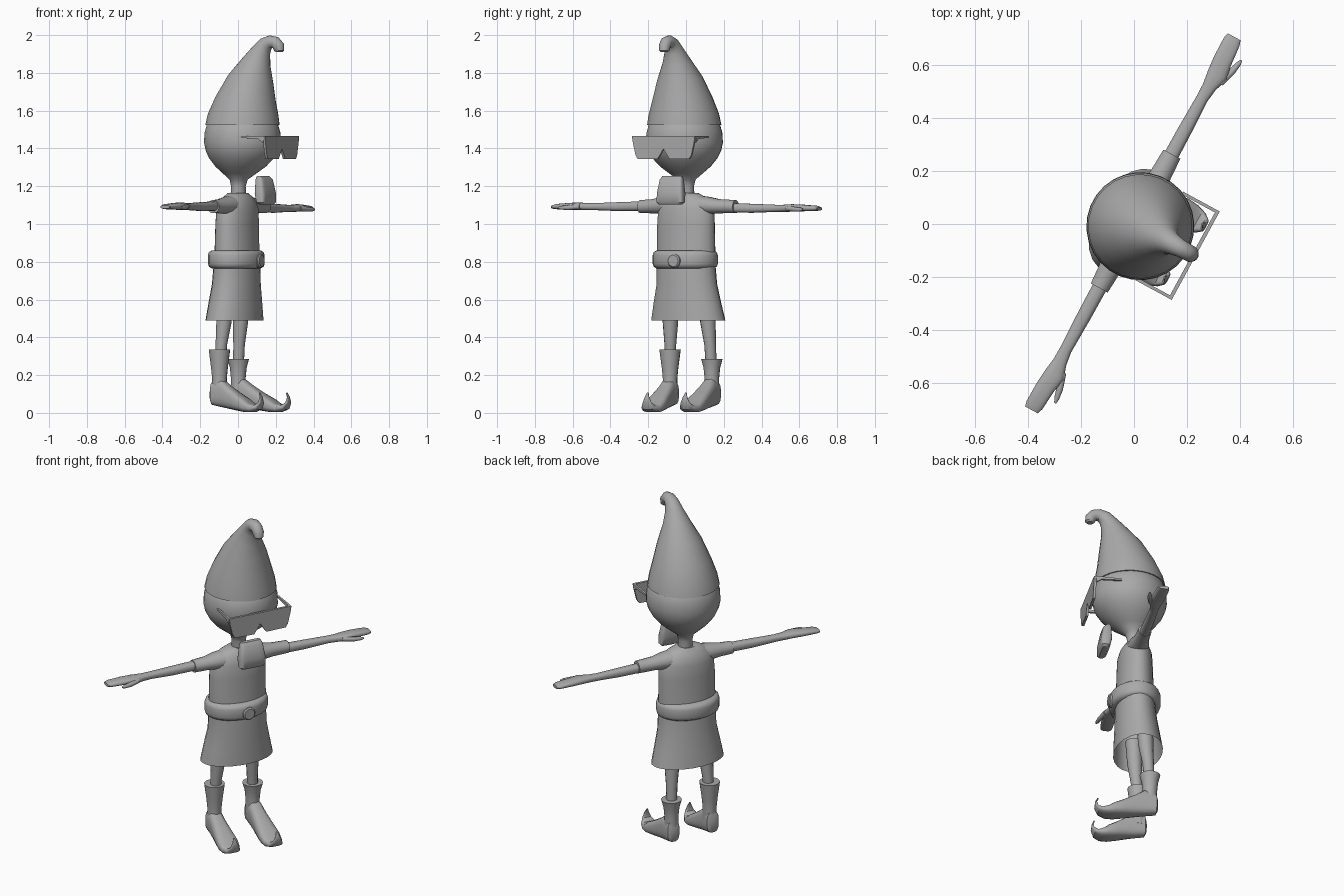
import bpy, bmesh, math
from mathutils import Vector, Matrix

# Local frame: +x forward, +y the figure's left, z up; then turned on the spot
TURN = Matrix.Rotation(math.radians(-28.5), 3, 'Z')
grey = bpy.data.materials.new("plain_grey")
grey.diffuse_color = (0.4, 0.4, 0.4, 1)


def ring(c, u, v, n=24, p=2.0):
    """Closed (super)elliptic cross-section around c spanned by u and v."""
    pts = []
    for i in range(n):
        a = 2 * math.pi * (i + 0.5) / n
        cu, cv = math.cos(a), math.sin(a)
        pts.append(Vector(c)
                   + Vector(u) * math.copysign(abs(cu) ** (2 / p), cu)
                   + Vector(v) * math.copysign(abs(cv) ** (2 / p), cv))
    return pts


def loft(name, rings, cap=(True, True), angle=40):
    bm = bmesh.new()
    rows = [[bm.verts.new(TURN @ Vector(p)) for p in r] for r in rings]
    n = len(rows[0])
    for a, b in zip(rows, rows[1:]):
        for i in range(n):
            j = (i + 1) % n
            bm.faces.new((a[i], a[j], b[j], b[i]))
    if cap[0]:
        bm.faces.new(rows[0][::-1])
    if cap[1]:
        bm.faces.new(rows[-1])
    bmesh.ops.recalc_face_normals(bm, faces=bm.faces)
    me = bpy.data.meshes.new(name)
    bm.to_mesh(me)
    bm.free()
    me.materials.append(grey)
    ob = bpy.data.objects.new(name, me)
    bpy.context.collection.objects.link(ob)
    bpy.ops.object.select_all(action='DESELECT')
    ob.select_set(True)
    bpy.context.view_layer.objects.active = ob
    bpy.ops.object.shade_smooth_by_angle(angle=math.radians(angle))
    return ob


def upright(rows, n=24, p=2.0):      # rows: forward, left, z, r_forward, r_left
    return [ring((f, l, z), (rf, 0, 0), (0, rl, 0), n, p) for f, l, z, rf, rl in rows]


def sideways(rows, n=16, p=2.0):     # rows: forward, left, z, r_forward, r_z
    return [ring((f, l, z), (rf, 0, 0), (0, 0, rz), n, p) for f, l, z, rf, rz in rows]


# Head and neck
loft("head", upright([(x, 0.004, z, r, r) for x, z, r in [
    (0, 1.13, .042), (0, 1.20, .039), (.002, 1.235, .048), (.008, 1.27, .092),
    (.014, 1.305, .135), (.02, 1.35, .174), (.024, 1.39, .195), (.025, 1.43, .204),
    (.025, 1.48, .202), (.025, 1.53, .188), (.025, 1.58, .15)]], 28))

# Pointed hat with a forward curl
hat = []
for f, z, r, t in [(.025, 1.525, .197, 0), (.03, 1.58, .187, 2), (.044, 1.66, .161, 5),
                   (.074, 1.77, .121, 10), (.110, 1.86, .076, 18), (.14, 1.92, .05, 27),
                   (.165, 1.952, .04, 48), (.195, 1.965, .034, 80), (.225, 1.96, .032, 115),
                   (.243, 1.94, .031, 150), (.246, 1.918, .027, 178), (.246, 1.91, .018, 180)]:
    t = math.radians(t)
    hat.append(ring((f, 0.003, z), (r * math.cos(t), 0, -r * math.sin(t)), (0, r, 0), 28))
loft("hat", hat)

# Glasses: notched lens plate and two thin temples
half = [(.19, 1.466), (.185, 1.435), (.168, 1.365), (.155, 1.345), (.037, 1.343)]
outline = half + [(0, 1.398)] + [(-l, z) for l, z in half[::-1]]
loft("glasses_lens", [[(f, l + .006, z) for l, z in outline] for f in (.248, .262)], angle=20)
for s, side in ((1, "left"), (-1, "right")):
    loft("glasses_temple_" + side, [
        [(f, .006 + s * .178, z0), (f, .006 + s * .19, z0),
         (f, .006 + s * .19, z1), (f, .006 + s * .178, z1)]
        for f, z0, z1 in [(.25, 1.43, 1.466), (.22, 1.45, 1.467), (.105, 1.457, 1.466)]],
        angle=20)

# Beard slab under the chin
loft("beard", upright([(.172, 0, 1.103, .014, .066), (.170, 0, 1.115, .026, .078),
                       (.165, 0, 1.16, .032, .077), (.158, 0, 1.235, .024, .066),
                       (.152, 0, 1.253, .012, .058)], 20, 5))

# Tunic, open at the hem
loft("tunic", upright([
    (-.022, .002, .49, .132, .212), (-.016, 0, .58, .124, .193), (-.010, 0, .68, .114, .172),
    (-.006, -.002, .77, .108, .168), (-.005, -.002, .86, .100, .168), (-.004, -.002, 1.0, .096, .166),
    (-.003, 0, 1.08, .092, .162), (-.002, 0, 1.12, .080, .142), (0, 0, 1.145, .064, .108),
    (0, 0, 1.165, .046, .068)]), cap=(False, True))

# Belt and round buckle
loft("belt", upright([(-.006, -.008, z, .14 - d, .181 - d) for z, d in
                      [(.765, .02), (.775, .005), (.79, 0), (.835, 0), (.85, .005), (.86, .02)]]))
loft("belt_buckle", [ring((f, 0, .805), (0, r, 0), (0, 0, r), 20)
                     for f, r in [(.10, .037), (.138, .037), (.144, .03)]])

for s, side in ((1, "left"), (-1, "right")):
    za = 1.083 if s > 0 else 1.092
    end = .30 if s > 0 else .275

    # Sleeve
    loft("sleeve_" + side, sideways([
        (0, s * .05, 1.10, .064, .055), (0, s * .14, 1.098, .056, .046),
        (0, s * .20, 1.094, .042, .038), (0, s * end, 1.092, .037, .035)]))

    # Arm running into a mitten hand, with a thumb
    loft("arm_" + side, sideways([
        (0, s * .2, za + .004, .029, .026), (0, s * .4, za, .027, .024),
        (0, s * .54, za, .023, .019), (.003, s * .59, za, .027, .019),
        (.008, s * .645, za + .002, .040, .020), (0, s * .70, za + .002, .037, .018),
        (-.004, s * .78, za, .034, .014), (-.005, s * .802, za - .002, .028, .009)], 16, 2.5))
    loft("thumb_" + side, sideways([
        (.03, s * .62, za, .016, .014), (.05, s * .68, za - .005, .014, .013),
        (.058, s * .72, za - .006, .010, .010), (.061, s * .737, za - .006, .004, .005)], 10))

    # Leg
    lf = -.064 if s > 0 else -.046
    loft("leg_" + side, upright([(lf + .026, s * .106, .62, .046, .046),
                                 (lf + .02, s * .108, .48, .041, .041),
                                 (lf + .008, s * .115, .36, .031, .031),
                                 (lf, s * .12, .2, .028, .028)], 14))

    # Boot shaft with flared cuff
    top = .285 if s > 0 else .335
    loft("boot_shaft_" + side, upright([
        (lf, s * .121, .10, .042, .04), (lf, s * .121, .18, .039, .038),
        (lf, s * .121, .24, .045, .044), (lf, s * .121, top, .057, .057)], 16))

    # Boot foot with upturned pointed toe
    k = 1.0 if s > 0 else .87
    foot = []
    for f, z0, z1, w, t in [(-.105, .06, .13, .024, 0), (-.095, .042, .165, .036, 0),
                            (-.03, .03, .18, .042, 0), (.02, .022, .145, .046, 0),
                            (.08, .012, .108, .054, 0), (.14, .003, .075, .060, 0),
                            (.18, .003, .052, .055, 15), (.215, .014, .046, .042, 45),
                            (.236, .045, .062, .026, 80), (.237, .080, .088, .013, 100),
                            (.226, .105, .108, .004, 120)]:
        h, t = max((z1 - z0) / 2, .004), math.radians(t)
        foot.append(ring((f * k, s * .123, (z0 + z1) / 2), (0, w, 0),
                         (-h * math.sin(t), 0, h * math.cos(t)), 16, 3))
    loft("boot_foot_" + side, foot)
